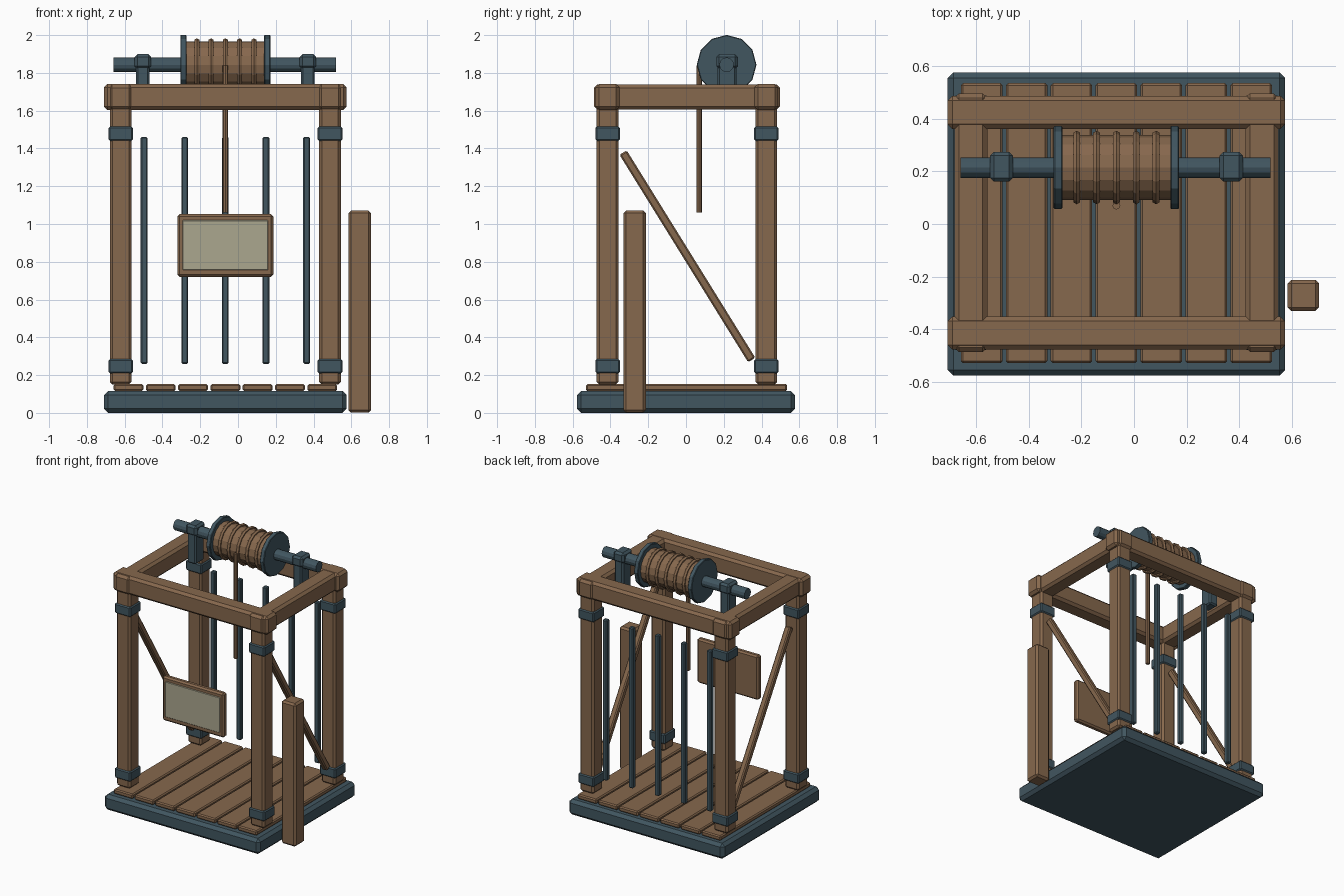
import bpy
from math import radians, atan2, hypot
from mathutils import Vector

cube = bpy.data.objects.get("Cube")
if cube:
    bpy.data.objects.remove(cube, do_unlink=True)


def material(name, rgb):
    m = bpy.data.materials.new(name)
    m.use_nodes = True
    m.diffuse_color = (*rgb, 1)
    bsdf = next(n for n in m.node_tree.nodes if n.type == 'BSDF_PRINCIPLED')
    bsdf.inputs["Base Color"].default_value = (*rgb, 1)
    return m


WOOD = material("brown wood", (0.24, 0.138, 0.074))
METAL = material("blue grey iron", (0.053, 0.093, 0.117))
PAPER = material("pale parchment", (0.41, 0.385, 0.275))


def finish(name, mat, bevel=0.0):
    ob = bpy.context.object
    ob.name = name
    ob.data.materials.append(mat)
    if bevel:
        mod = ob.modifiers.new("Bevel", 'BEVEL')
        mod.width = bevel
        mod.segments = 1
    return ob


def box(name, center, size, mat, bevel=0.012, tilt=0.0):
    bpy.ops.mesh.primitive_cube_add(size=1, location=center)
    ob = bpy.context.object
    for v in ob.data.vertices:
        v.co = v.co * Vector(size)
    ob.rotation_euler.x = tilt
    return finish(name, mat, bevel)


def rod(name, center, radius, length, mat, sides, along_x=True, bevel=0.0):
    bpy.ops.mesh.primitive_cylinder_add(vertices=sides, radius=radius, depth=length, location=center)
    if along_x:
        bpy.context.object.rotation_euler.y = radians(90)
    return finish(name, mat, bevel)


CX, CY = -0.067, 0.005      # centre of the frame
PX, PY = 0.554, 0.42        # post offsets
AY, AZ = 0.215, 1.843       # winch axle

# Base and floor planks
box("base_slab", (CX, 0, 0.058), (1.285, 1.155, 0.116), METAL, 0.022)
for i in range(7):
    box(f"floor_plank_{i + 1}", (CX + (i - 3) * 0.171, 0.003, 0.134),
        (0.158, 1.066, 0.036), WOOD, 0.008)

# Corner posts with iron collars
for sx, side in ((-1, "right"), (1, "left")):
    for sy, end in ((-1, "front"), (1, "back")):
        x, y = CX + sx * PX, CY + sy * PY
        box(f"{end}_{side}_post", (x, y, 0.89), (0.115, 0.115, 1.48), WOOD, 0.014)
        for z, level in ((0.247, "lower"), (1.478, "upper")):
            box(f"{end}_{side}_{level}_collar", (x, y, z), (0.13, 0.13, 0.075), METAL, 0.008)

# Top frame beams
for sy, end in ((-1, "front"), (1, "back")):
    box(f"{end}_beam", (CX, CY + sy * PY, 1.672), (1.285, 0.126, 0.138), WOOD, 0.018)
for sx, side in ((-1, "right"), (1, "left")):
    box(f"{side}_beam", (CX + sx * PX, CY, 1.672), (0.126, 0.985, 0.134), WOOD, 0.018)

# Diagonal side braces
top, low = Vector((-0.333, 1.378)), Vector((0.348, 0.28))
mid, run = (top + low) / 2, low - top
for sx, side in ((-1, "right"), (1, "left")):
    box(f"{side}_brace", (CX + sx * PX, mid.x, mid.y), (0.045, 0.045, hypot(*run)),
        WOOD, 0.008, tilt=atan2(run.x, -run.y))

# Back bars
for i in range(5):
    box(f"back_bar_{i + 1}", (CX + (i - 2) * 0.215, CY + PY, 0.86), (0.036, 0.036, 1.2), METAL, 0.006)

# Notice board on the front
box("notice_board", (CX, -0.415, 0.886), (0.508, 0.045, 0.332), WOOD, 0.012)
box("notice_sheet", (CX, -0.4395, 0.888), (0.452, 0.009, 0.264), PAPER, 0.003)

# Free-standing post
box("outer_post", (0.645, -0.272, 0.536), (0.12, 0.118, 1.07), WOOD, 0.014)

# Winch: axle, drum, flanges and bearings
rod("winch_axle", (-0.07, AY, AZ), 0.039, 1.18, METAL, 12)
rod("winch_drum", (CX, AY, AZ), 0.124, 0.44, WOOD, 16)
for sx, side in ((-1, "right"), (1, "left")):
    rod(f"{side}_drum_flange", (CX + sx * 0.222, AY, AZ), 0.158, 0.033, METAL, 12, bevel=0.004)
    x = CX + sx * 0.437
    box(f"{side}_bearing_cap", (x, 0.218, 1.86), (0.088, 0.114, 0.078), METAL, 0.015)
    box(f"{side}_bearing_stand", (x, 0.218, 1.735), (0.072, 0.1, 0.25), METAL, 0.01)

# Rope coils and hanging rope
for i in range(5):
    bpy.ops.mesh.primitive_torus_add(major_radius=0.125, minor_radius=0.015, major_segments=16,
                                     minor_segments=6, location=(CX + (i - 2) * 0.0755, AY, AZ),
                                     rotation=(0, radians(90), 0))
    finish(f"rope_coil_{i + 1}", WOOD)
rod("hanging_rope", (CX, 0.07, 1.45), 0.015, 0.78, WOOD, 8, along_x=False)
